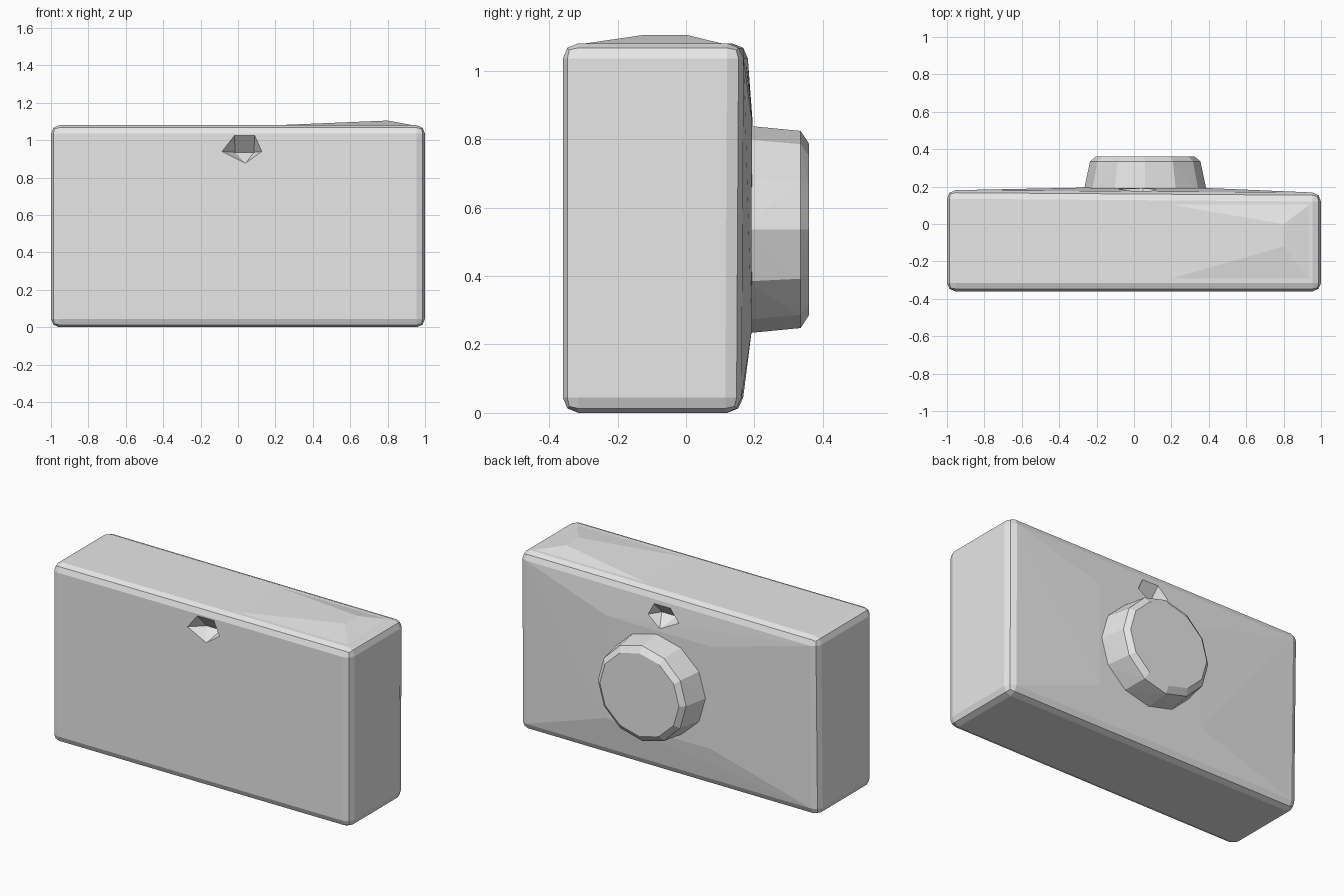
import bpy, bmesh
from math import cos, sin, pi, radians

cube = bpy.data.objects.get("Cube")
if cube:
    bpy.data.objects.remove(cube, do_unlink=True)

grey = bpy.data.materials.new("light grey")
grey.use_nodes = True
grey.diffuse_color = (0.8, 0.8, 0.8, 1)
grey.node_tree.nodes["Principled BSDF"].inputs["Base Color"].default_value = (0.8, 0.8, 0.8, 1)


def hull(name, points, bevel=0):
    """Convex faceted solid around the points, with optional rounded sharp edges."""
    bm = bmesh.new()
    for p in points:
        bm.verts.new(p)
    res = bmesh.ops.convex_hull(bm, input=bm.verts[:])
    loose = [v for v in bm.verts if not v.link_faces]
    bmesh.ops.delete(bm, geom=loose, context='VERTS')
    bmesh.ops.dissolve_limit(bm, angle_limit=radians(0.3), verts=bm.verts[:], edges=bm.edges[:])
    if bevel:
        sharp = [e for e in bm.edges if e.calc_face_angle(0) > radians(40)]
        bmesh.ops.bevel(bm, geom=sharp, offset=bevel, offset_type='OFFSET',
                        segments=2, profile=0.5, affect='EDGES', clamp_overlap=True)
    bmesh.ops.recalc_face_normals(bm, faces=bm.faces[:])
    mesh = bpy.data.meshes.new(name)
    bm.to_mesh(mesh)
    bm.free()
    mesh.materials.append(grey)
    obj = bpy.data.objects.new(name, mesh)
    bpy.context.collection.objects.link(obj)
    return obj


# Body: flat front, back swelling gently around the lens
front = [(x, -0.36, z) for x in (-1, 1) for z in (0, 1.08)]
back = [(-1, 0.165, 0), (1, 0.16, 0), (-1, 0.18, 1.08), (1, 0.165, 1.08)]
swell = [(-0.3, 0.192, 0.24), (0.4, 0.192, 0.24), (-0.3, 0.194, 0.86), (0.4, 0.192, 0.86)]
body = hull("body", front + back + swell, bevel=0.045)

# Viewfinder recesses: five-sided openings narrowing to a line inside
opening = [(-0.02, 1.03), (0.09, 1.03), (0.13, 0.94), (0.04, 0.875), (-0.09, 0.94)]
for side, outer, inner in (("front", -0.365, -0.28), ("back", 0.195, 0.11)):
    cutter = hull(side + "_recess_cutter",
                  [(x, outer, z) for x, z in opening] + [(x, inner, 0.935) for x in (-0.015, 0.085)])
    cutter.hide_render = True
    mod = body.modifiers.new(side + "_recess", 'BOOLEAN')
    mod.operation = 'DIFFERENCE'
    mod.solver = 'EXACT'
    mod.object = cutter
    bpy.context.view_layer.objects.active = body
    bpy.ops.object.modifier_apply(modifier=mod.name)
    bpy.data.objects.remove(cutter, do_unlink=True)

# Shallow raised area on one end of the top
hull("top_rise", [(x, y, 1.076) for x in (0.1, 0.96) for y in (-0.32, 0.12)]
     + [(0.8, -0.12, 1.105), (0.8, 0.0, 1.105)])

# Lens: tapering faceted drum with a chamfered rim
rings = [(0.17, 0.33, 0.304), (0.335, 0.295, 0.288), (0.36, 0.265, 0.25)]
hull("lens", [(0.06 + rx * cos(i * pi / 6), y, 0.536 + rz * sin(i * pi / 6))
              for y, rx, rz in rings for i in range(12)])
